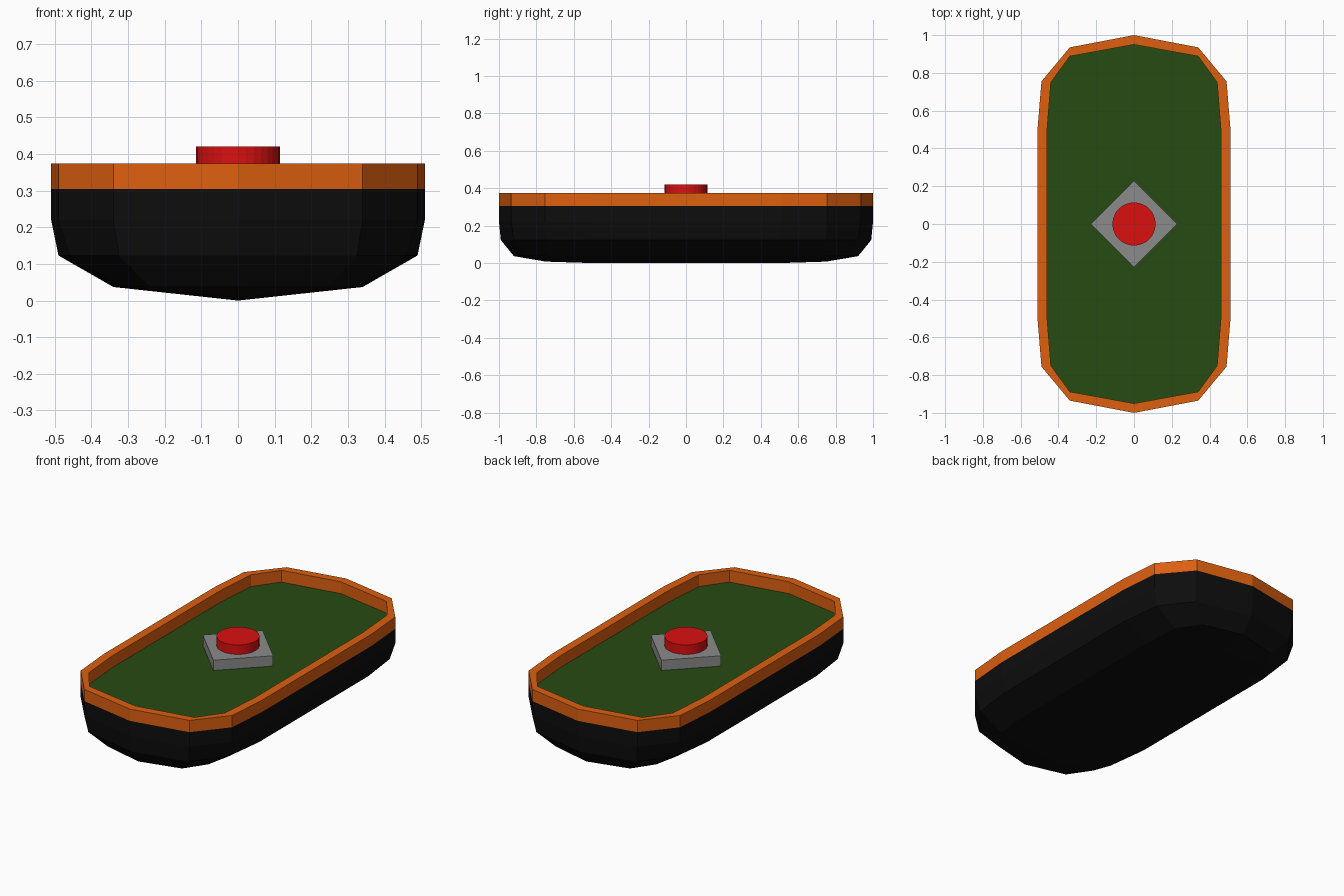
import bpy, bmesh, math

if "Cube" in bpy.data.objects:
    bpy.data.objects.remove(bpy.data.objects["Cube"])


def material(name, rgb):
    m = bpy.data.materials.new(name)
    m.diffuse_color = (*rgb, 1)
    m.use_nodes = True
    m.node_tree.nodes["Principled BSDF"].inputs["Base Color"].default_value = m.diffuse_color
    return m


ORANGE = material("orange", (0.72, 0.115, 0.005))
BLACK = material("black", (0.004, 0.004, 0.004))
GREEN = material("dark green", (0.019, 0.07, 0.006))
GRAY = material("gray", (0.26, 0.26, 0.26))
RED = material("red", (0.7, 0.005, 0.005))


def finish(bm, name, mat):
    bmesh.ops.recalc_face_normals(bm, faces=bm.faces)
    mesh = bpy.data.meshes.new(name)
    bm.to_mesh(mesh)
    bm.free()
    mesh.materials.append(mat)
    ob = bpy.data.objects.new(name, mesh)
    bpy.context.collection.objects.link(ob)
    return ob


def ring(bm, quarter, z):
    """Mirror a quarter outline (bow to side) into a 14-point loop."""
    right = quarter + [(x, -y) for x, y in reversed(quarter)]
    left = [(-x, y) for x, y in reversed(right[1:-1])]
    return [bm.verts.new((x, y, z)) for x, y in right + left]


def bridge(bm, a, b):
    n = len(a)
    for i in range(n):
        bm.faces.new((a[i], a[(i + 1) % n], b[(i + 1) % n], b[i]))


OUTER = [(0, 1), (0.34, 0.935), (0.49, 0.755), (0.51, 0.51)]
INNER = [(0, 0.95), (0.34, 0.888), (0.44, 0.75), (0.46, 0.5)]
CHINE = [(0, 0.99), (0.325, 0.92), (0.46, 0.745), (0.49, 0.505)]
BILGE = [(0, 0.92), (0.24, 0.86), (0.325, 0.735), (0.34, 0.5)]
FLOOR_Z, RIM_Z = 0.305, 0.374

# Hull: stacked outlines closed by a shallow keel
bm = bmesh.new()
loops = [ring(bm, q, z) for q, z in
         ((OUTER, FLOOR_Z), (OUTER, 0.22), (CHINE, 0.123), (BILGE, 0.037))]
for a, b in zip(loops, loops[1:]):
    bridge(bm, a, b)
r = loops[-1]
keel = [bm.verts.new((0, y, z)) for y, z in
        ((0.75, 0.008), (0.5, 0.0), (-0.5, 0.0), (-0.75, 0.008))]
for side in (r[:8], [r[0]] + r[:6:-1]):
    bm.faces.new((side[0], side[1], side[2], keel[0]))
    for i in range(3):
        bm.faces.new((side[i + 2], side[i + 3], keel[i + 1], keel[i]))
    bm.faces.new((side[5], side[6], side[7], keel[3]))
finish(bm, "hull", BLACK)

# Rim: raised band around the deck
bm = bmesh.new()
band = [ring(bm, q, z) for q, z in
        ((OUTER, FLOOR_Z), (OUTER, RIM_Z), (INNER, RIM_Z), (INNER, FLOOR_Z))]
for i in range(4):
    bridge(bm, band[i], band[(i + 1) % 4])
finish(bm, "rim", ORANGE)

# Deck: flat floor inside the rim
bm = bmesh.new()
bm.faces.new(ring(bm, INNER, FLOOR_Z))
deck = finish(bm, "deck", GREEN)
if deck.data.polygons[0].normal.z < 0:
    deck.data.flip_normals()


def prism(name, sides, radius, z0, z1, mat):
    bm = bmesh.new()
    bmesh.ops.create_cone(bm, cap_ends=True, segments=sides, radius1=radius,
                          radius2=radius, depth=z1 - z0)
    bmesh.ops.translate(bm, verts=bm.verts, vec=(0, 0, (z0 + z1) / 2))
    return finish(bm, name, mat)


# Diamond base plate and round button
prism("base_plate", 4, 0.228, FLOOR_Z - 0.005, 0.365, GRAY)
prism("button", 32, 0.114, 0.35, 0.42, RED)
